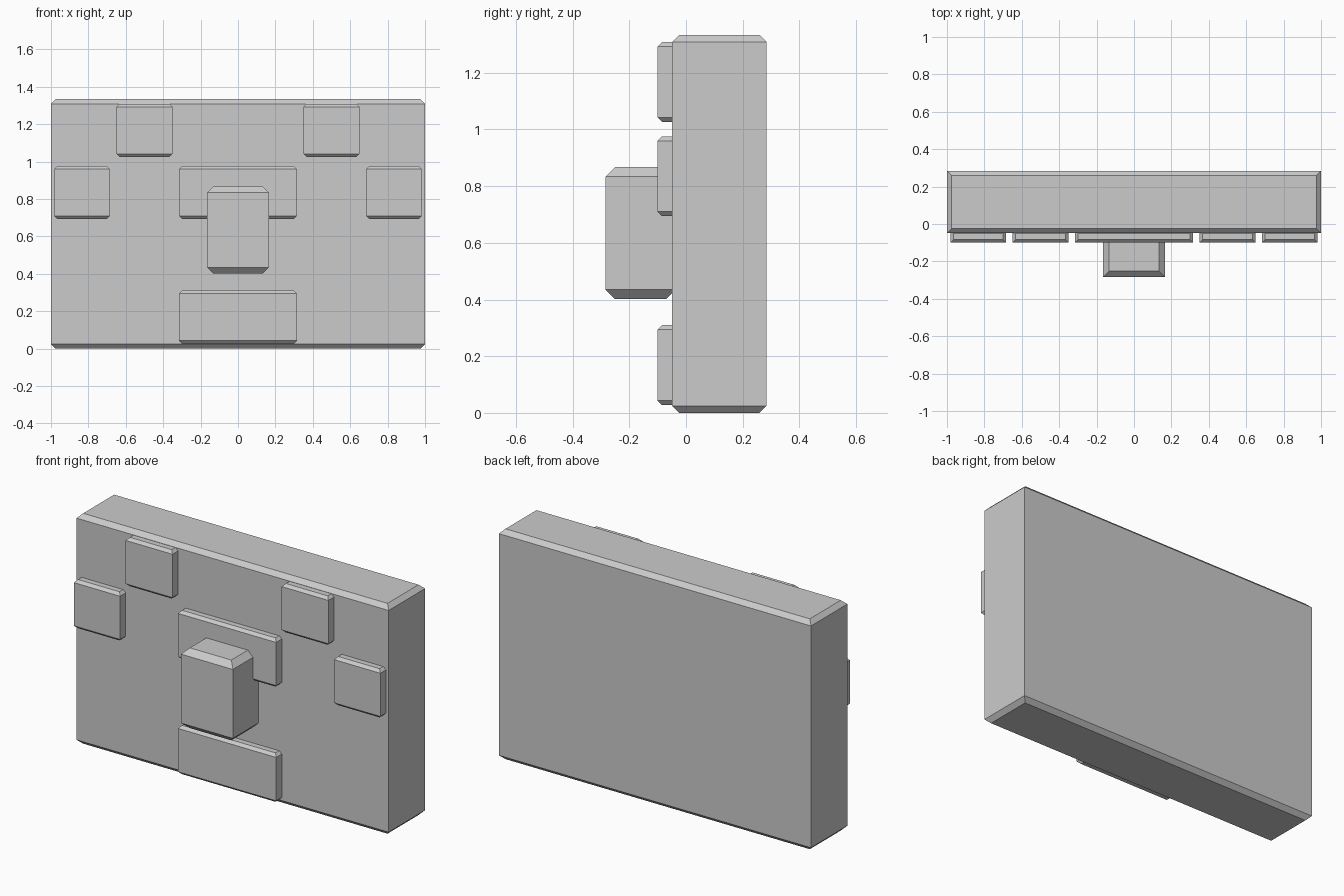
import bpy, bmesh

if "Cube" in bpy.data.objects:
    bpy.data.objects.remove(bpy.data.objects["Cube"])


def chamfered_block(name, x, y, z, c):
    """Box spanning the given ranges, chamfered round its top and bottom rims only."""
    bm = bmesh.new()
    rings = []
    for height, inset in ((z[0], c), (z[0] + c, 0), (z[1] - c, 0), (z[1], c)):
        x0, x1, y0, y1 = x[0] + inset, x[1] - inset, y[0] + inset, y[1] - inset
        rings.append([bm.verts.new((px, py, height))
                      for px, py in ((x0, y0), (x1, y0), (x1, y1), (x0, y1))])
    for low, high in zip(rings, rings[1:]):
        for i in range(4):
            j = (i + 1) % 4
            bm.faces.new((low[i], low[j], high[j], high[i]))
    bm.faces.new(rings[0][::-1])
    bm.faces.new(rings[-1])
    mesh = bpy.data.meshes.new(name)
    bm.to_mesh(mesh)
    bm.free()
    obj = bpy.data.objects.new(name, mesh)
    bpy.context.collection.objects.link(obj)
    return obj


# Main slab
chamfered_block("slab", (-1, 1), (-0.049, 0.284), (0, 1.334), 0.025)

# Thin raised panels on the front face
PANEL_Y, PANEL_C = (-0.1, -0.035), 0.016
chamfered_block("centre_panel", (-0.315, 0.315), PANEL_Y, (0.694, 0.976), PANEL_C)
chamfered_block("lower_panel", (-0.315, 0.315), PANEL_Y, (0.027, 0.31), PANEL_C)
for side, s in (("left", -1), ("right", 1)):
    for label, inner, outer, z in (("upper", 0.35, 0.65, (1.026, 1.309)),
                                   ("outer", 0.685, 0.982, (0.694, 0.976))):
        x = sorted((s * inner, s * outer))
        chamfered_block(f"{label}_panel_{side}", x, PANEL_Y, z, PANEL_C)

# Protruding central block
chamfered_block("centre_block", (-0.166, 0.166), (-0.284, -0.037), (0.402, 0.867), 0.033)
